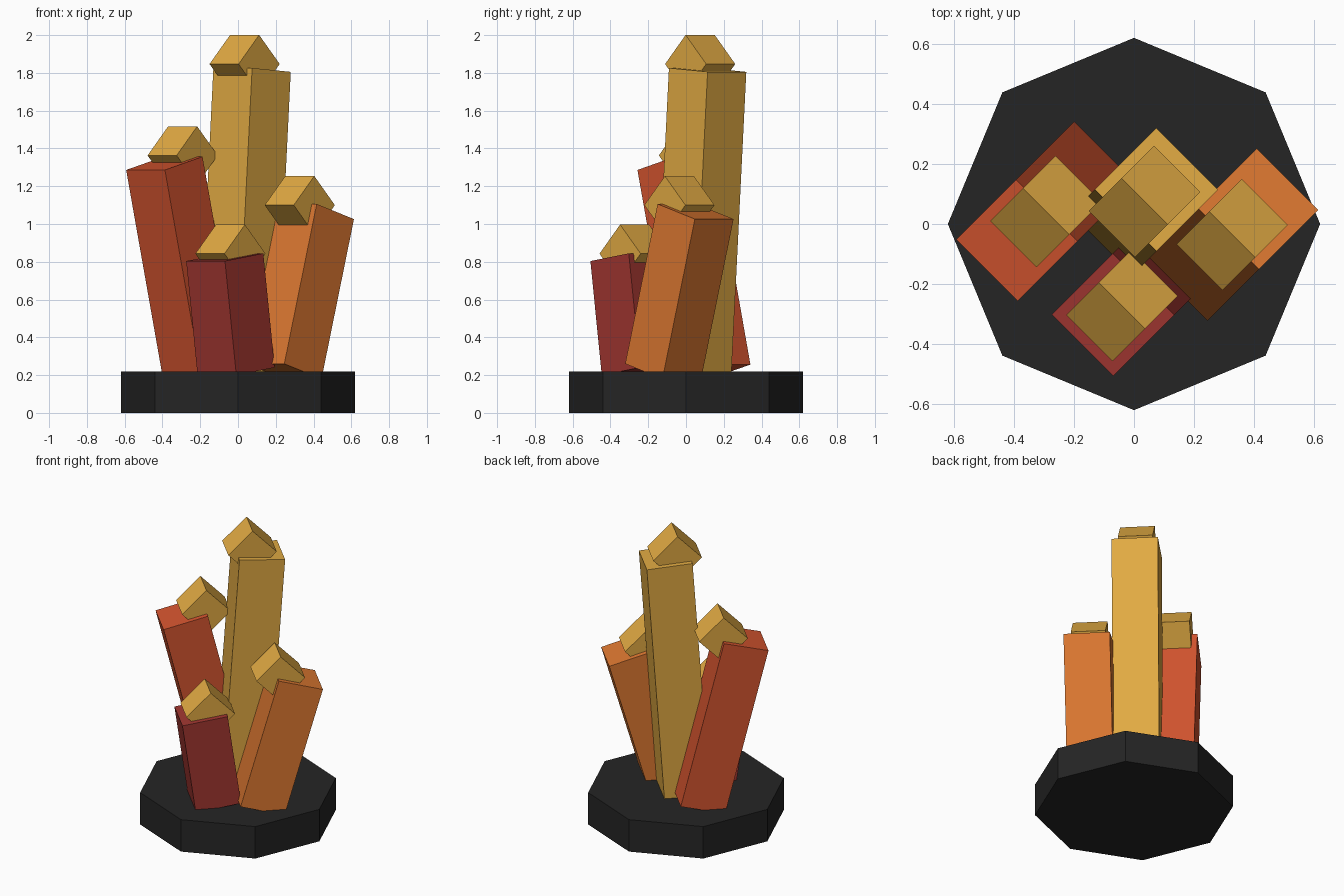
import bpy, bmesh
from math import radians
from mathutils import Matrix, Euler

if "Cube" in bpy.data.objects:
    bpy.data.objects.remove(bpy.data.objects["Cube"])


def material(name, rgb):
    """Flat colour given as 0-255 sRGB, stored as linear."""
    m = bpy.data.materials.new(name)
    lin = [((c / 255 + 0.055) / 1.055) ** 2.4 for c in rgb]
    m.diffuse_color = (*lin, 1)
    m.use_nodes = True
    m.node_tree.nodes["Principled BSDF"].inputs["Base Color"].default_value = m.diffuse_color
    return m


def add_object(name, bm, mat):
    mesh = bpy.data.meshes.new(name)
    bm.to_mesh(mesh)
    bm.free()
    mesh.materials.append(mat)
    obj = bpy.data.objects.new(name, mesh)
    bpy.context.collection.objects.link(obj)
    return obj


def add_box(name, size, loc, tilt, mat):
    """Box leaned by tilt degrees, then turned 45 degrees about z."""
    bm = bmesh.new()
    bmesh.ops.create_cube(bm, size=1, matrix=Matrix.Diagonal((*size, 1)))
    obj = add_object(name, bm, mat)
    obj.location = loc
    obj.rotation_euler = Euler((0, radians(tilt), radians(45)))
    return obj


gold = material("gold", (225, 170, 67))
orange = material("orange", (221, 120, 49))
red = material("red_orange", (211, 84, 47))
maroon = material("dark_red", (160, 54, 48))
black = material("charcoal", (37, 37, 37))

# Octagonal base
BASE_H, BASE_R = 0.22, 0.62
bm = bmesh.new()
bmesh.ops.create_cone(bm, cap_ends=True, segments=8, radius1=BASE_R,
                      radius2=BASE_R, depth=BASE_H,
                      matrix=Matrix.Translation((0, 0, BASE_H / 2)))
add_object("base", bm, black)

# Leaning square crystals, each with a cube tip set on edge
WIDTH, TIP = 0.29, 0.2175
crystals = [  # name, material, centre, length, tilt, tip height
    ("tall_crystal", gold, (0.035, 0.075, 1.0175), 1.60, 4, 1.847),
    ("left_crystal", red, (-0.293, 0.042, 0.771), 1.134, -14, 1.363),
    ("right_crystal", orange, (0.327, -0.035, 0.643), 0.88, 16, 1.10),
    ("front_crystal", maroon, (-0.04, -0.272, 0.522), 0.61, -8, 0.843),
]
for name, mat, (x, y, z), length, tilt, tip_z in crystals:
    add_box(name, (WIDTH, WIDTH, length), (x, y, z), tilt, mat)
    add_box(name + "_tip", (TIP, TIP, TIP), (x, y, tip_z), 45, gold)
